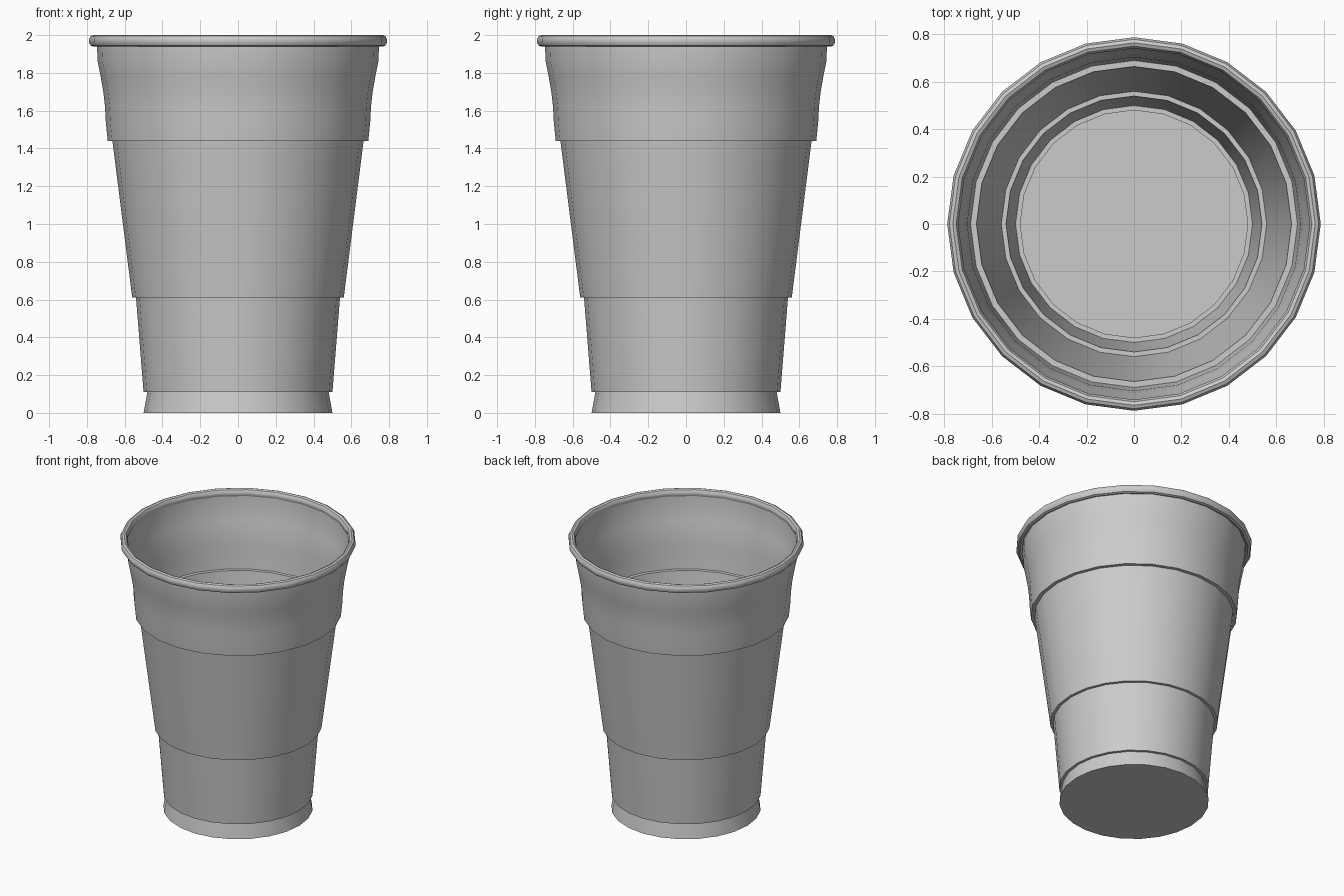
import bpy, bmesh, math

if "Cube" in bpy.data.objects:
    bpy.data.objects.remove(bpy.data.objects["Cube"])

SIDES = 24


def lathe(name, profile, closed=False):
    """Spin an (r, z) profile around z; r = 0 becomes a single cap face."""
    bm = bmesh.new()
    rings = []
    for r, z in profile:
        rings.append([bm.verts.new((r * math.cos(2 * math.pi * i / SIDES),
                                    r * math.sin(2 * math.pi * i / SIDES), z))
                      for i in range(SIDES)])
    pairs = list(zip(rings, rings[1:]))
    if closed:
        pairs.append((rings[-1], rings[0]))
    else:
        bm.faces.new(list(reversed(rings[0])))   # flat floor
    for a, b in pairs:
        for i in range(SIDES):
            j = (i + 1) % SIDES
            bm.faces.new((a[i], a[j], b[j], b[i]))
    mesh = bpy.data.meshes.new(name)
    bm.to_mesh(mesh)
    bm.free()
    obj = bpy.data.objects.new(name, mesh)
    bpy.context.collection.objects.link(obj)
    bpy.context.view_layer.objects.active = obj
    bpy.ops.object.select_all(action='DESELECT')
    obj.select_set(True)
    bpy.ops.object.shade_smooth_by_angle(angle=math.radians(35))
    return obj


# Thin stepped wall with flared foot and closed floor
lathe("cup_body", [
    (0.50, 0.0), (0.48, 0.11), (0.50, 0.11),      # foot and first step
    (0.54, 0.61), (0.56, 0.61),                   # lower band and step
    (0.665, 1.44), (0.69, 1.44),                  # main band and step
    (0.70, 1.54), (0.704, 1.62), (0.713, 1.70),   # flared collar
    (0.727, 1.78), (0.743, 1.86), (0.747, 1.95),
])

# Rolled lip
lip = []
for k in range(10):
    a = 2 * math.pi * k / 10 + math.pi / 10
    lip.append((0.765 + 0.0245 * math.cos(a), 1.97 + 0.0315 * math.sin(a)))
lathe("rolled_lip", lip, closed=True)
